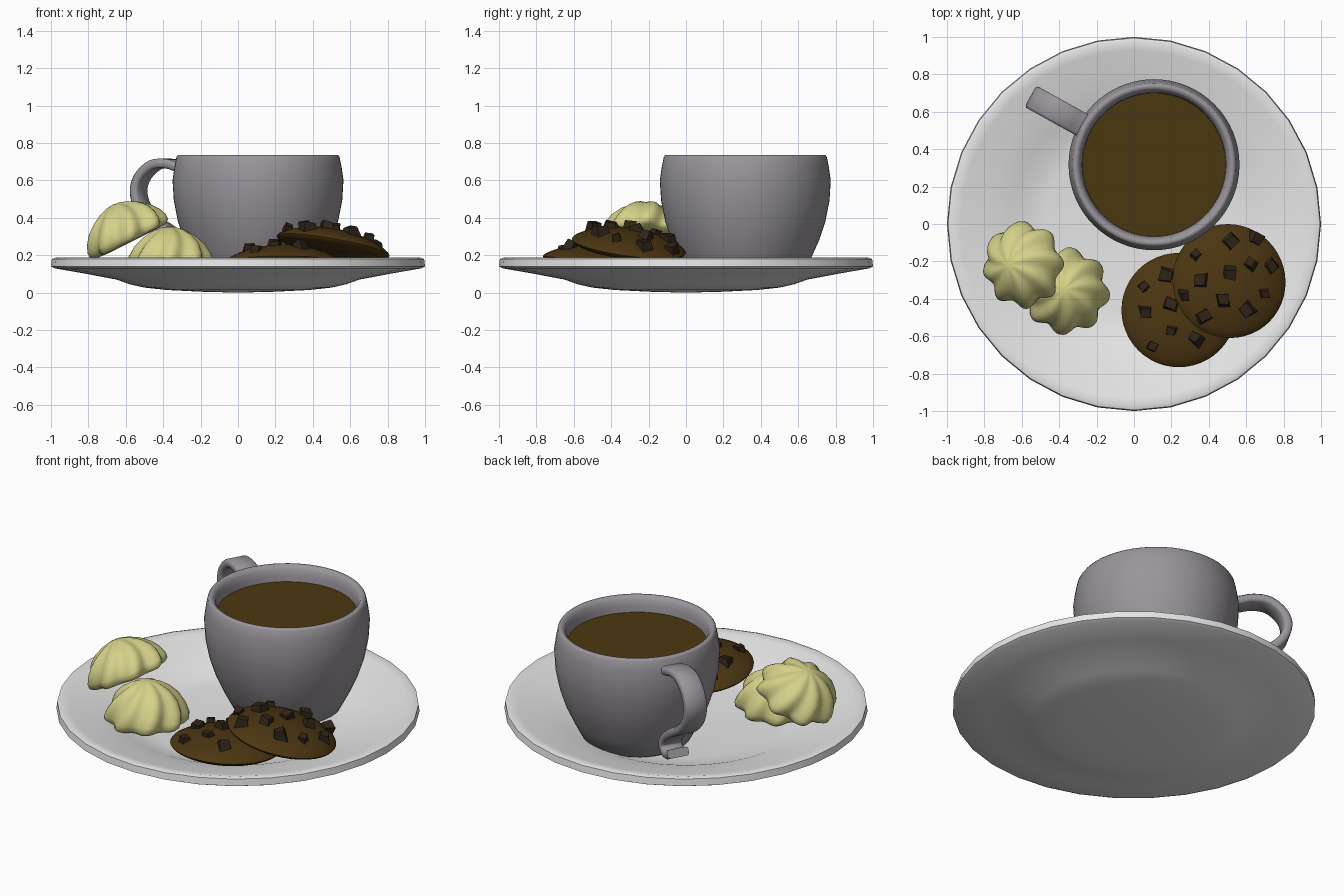
import bpy, bmesh, math, random
from mathutils import Vector, Matrix

if "Cube" in bpy.data.objects:
    bpy.data.objects.remove(bpy.data.objects["Cube"])

random.seed(4)


def mat(name, c):
    m = bpy.data.materials.new(name)
    m.diffuse_color = (*c, 1)
    m.use_nodes = True
    m.node_tree.nodes["Principled BSDF"].inputs["Base Color"].default_value = m.diffuse_color
    return m


WHITE = mat("plate_white", (0.80, 0.80, 0.80))
GREY = mat("cup_grey", (0.32, 0.30, 0.33))
COFFEE = mat("coffee_brown", (0.068, 0.039, 0.005))
COOKIE = mat("cookie_brown", (0.072, 0.037, 0.006))
CHOC = mat("chocolate_dark", (0.028, 0.017, 0.009))
CREAM = mat("meringue_cream", (0.66, 0.64, 0.25))


def finish(name, bm, material, matrix=None, angle=40, sub=0):
    bmesh.ops.recalc_face_normals(bm, faces=bm.faces)
    me = bpy.data.meshes.new(name)
    bm.to_mesh(me)
    bm.free()
    me.materials.append(material)
    ob = bpy.data.objects.new(name, me)
    bpy.context.collection.objects.link(ob)
    if matrix:
        ob.matrix_world = matrix
    if sub:
        ob.modifiers.new("smooth", "SUBSURF").levels = sub
    if angle:
        bpy.ops.object.select_all(action="DESELECT")
        ob.select_set(True)
        bpy.context.view_layer.objects.active = ob
        bpy.ops.object.shade_smooth_by_angle(angle=math.radians(angle))
    return ob


def lathe(name, prof, material, n=48, matrix=None, angle=60, sub=0, shape=None):
    """Spin an (r, z) profile about z; shape(theta, z) scales the radius."""
    bm = bmesh.new()
    rings = []
    for r, z in prof:
        if r == 0:
            rings.append([bm.verts.new((0, 0, z))] * n)
            continue
        ring = []
        for i in range(n):
            a = 2 * math.pi * i / n
            k = r * (shape(a, z) if shape else 1)
            ring.append(bm.verts.new((k * math.cos(a), k * math.sin(a), z)))
        rings.append(ring)
    for p, q in zip(rings, rings[1:]):
        for i in range(n):
            j = (i + 1) % n
            bm.faces.new(list(dict.fromkeys((p[i], p[j], q[j], q[i]))))
    return finish(name, bm, material, matrix, angle, sub)


def place(loc, up=(0, 0, 1)):
    q = Vector((0, 0, 1)).rotation_difference(Vector(up).normalized())
    return Matrix.Translation(loc) @ q.to_matrix().to_4x4()


# plate
lathe("plate", [(0, 0), (0.20, 0.005), (0.38, 0.014), (0.50, 0.027), (0.58, 0.045),
                (0.65, 0.07), (0.82, 0.102), (0.98, 0.13), (1.0, 0.14), (0.995, 0.18),
                (0.975, 0.187), (0.93, 0.177), (0.80, 0.147), (0.66, 0.108),
                (0.58, 0.076), (0.48, 0.064), (0, 0.06)], WHITE, n=32)

# cup and coffee
CX, CY = 0.107, 0.317
cup_at = Matrix.Translation((CX, CY, 0))
lathe("cup", [(0, 0.065), (0.27, 0.065), (0.30, 0.085), (0.352, 0.185), (0.395, 0.28),
              (0.428, 0.38), (0.45, 0.49), (0.457, 0.60), (0.447, 0.67), (0.436, 0.725),
              (0.428, 0.736), (0.41, 0.735), (0.395, 0.715), (0.385, 0.68), (0.382, 0.62),
              (0.37, 0.50), (0, 0.45)], GREY, n=64, matrix=cup_at)
lathe("coffee", [(0.384, 0.645), (0, 0.645)], COFFEE, n=48, matrix=cup_at)

# handle: ribbon swept along a smoothed path of (distance from cup axis, z)
path = [(0.40, 0.655), (0.46, 0.668), (0.54, 0.69), (0.63, 0.682), (0.705, 0.62), (0.73, 0.54),
        (0.70, 0.45), (0.62, 0.375), (0.52, 0.315), (0.44, 0.255), (0.415, 0.205),
        (0.44, 0.17), (0.49, 0.168), (0.515, 0.185)]
pts = []
for i in range(1, len(path) - 2):
    a, b, c, d = (Vector(p) for p in path[i - 1:i + 3])
    for s in range(4):
        t = s / 4
        pts.append(0.5 * (2 * b + (c - a) * t + (2 * a - 5 * b + 4 * c - d) * t * t
                          + (3 * b - a - 3 * c + d) * t ** 3))
pts = [Vector(path[0])] + pts + [Vector(path[-1])]
bm = bmesh.new()
prev = None
for i, p in enumerate(pts):
    tan = (pts[min(i + 1, len(pts) - 1)] - pts[max(i - 1, 0)]).normalized()
    nrm = Vector((-tan.y, tan.x)) * 0.025
    ring = []
    # rounded rectangle section
    for w, k in ((-0.065, -0.6), (-0.052, -1), (0.052, -1), (0.065, -0.6),
                 (0.065, 0.6), (0.052, 1), (-0.052, 1), (-0.065, 0.6)):
        ring.append(bm.verts.new((p.x + nrm.x * k, w, p.y + nrm.y * k)))
    if prev:
        for j in range(8):
            bm.faces.new((prev[j], prev[j - 1], ring[j - 1], ring[j]))
    else:
        bm.faces.new(ring)
    prev = ring
bm.faces.new(prev)
finish("cup_handle", bm, GREY, cup_at @ Matrix.Rotation(math.radians(151), 4, "Z"), 60)

# cookies with chocolate chunks
R = 0.307


def dome(r):
    return 0.085 * max(0, 1 - (r / R) ** 2) ** 0.8


cookie_prof = ([(0, -0.045), (0.18, -0.042), (0.27, -0.025), (0.3, -0.01), (R, 0)]
               + [(R * k, dome(R * k) + 0.004) for k in (0.97, 0.9, 0.78, 0.62, 0.45, 0.25, 0)])


def cookie(tag, loc, up, chips):
    m = place(loc, up)
    lathe("cookie_" + tag, cookie_prof, COOKIE, matrix=m)
    bm = bmesh.new()
    for x, y in chips:
        dx, dy = x - loc[0], y - loc[1]
        s = random.uniform(0.05, 0.078)
        rot = Matrix.Rotation(random.uniform(0, 6.3), 4, "Z") @ Matrix.Rotation(random.uniform(-0.5, 0.5), 4, "X")
        tm = Matrix.Translation((dx, dy, dome(math.hypot(dx, dy)) + 0.01)) @ rot
        for v in bmesh.ops.create_cube(bm, size=1)["verts"]:
            k = 0.75 if v.co.z > 0 else 1.0
            v.co = tm @ Vector([c * s * k * random.uniform(0.75, 1.2) for c in v.co])
    finish("chocolate_chunks_" + tag, bm, CHOC, m, angle=0)


cookie("lower", (0.24, -0.46, 0.165), (0, 0.10, 1),
       [(0.05, -0.34), (0.06, -0.48), (0.2, -0.44), (0.2, -0.58), (0.33, -0.62),
        (0.1, -0.66), (0.17, -0.28), (0.33, -0.38)])
cookie("upper", (0.508, -0.305, 0.25), (0.18, 0.13, 1),
       [(0.32, -0.17), (0.495, -0.28), (0.65, -0.08), (0.51, -0.1), (0.73, -0.23),
        (0.69, -0.38), (0.46, -0.42), (0.36, -0.50), (0.59, -0.47), (0.34, -0.31),
        (0.26, -0.39), (0.61, -0.22)])


# meringues: eight-lobed twisted domes
def lobes(phase):
    return lambda a, z: 1 + 0.085 * math.cos(8 * (a + phase - 2.2 * z))


swirl = [(0, 0), (0.12, -0.005), (0.195, 0), (0.215, 0.015), (0.217, 0.045), (0.203, 0.085),
         (0.175, 0.13), (0.13, 0.17), (0.08, 0.198), (0.035, 0.213), (0, 0.217)]
lathe("meringue_front", [(r, z * 1.15) for r, z in swirl], CREAM, n=80, angle=80,
      matrix=place((-0.36, -0.36, 0.105), (-0.05, 0.03, 1)), shape=lobes(0.2))
lathe("meringue_tilted", swirl, CREAM, n=80, angle=80,
      matrix=place((-0.575, -0.22, 0.275), (-0.45, 0.0, 0.9)), shape=lobes(0.0))
